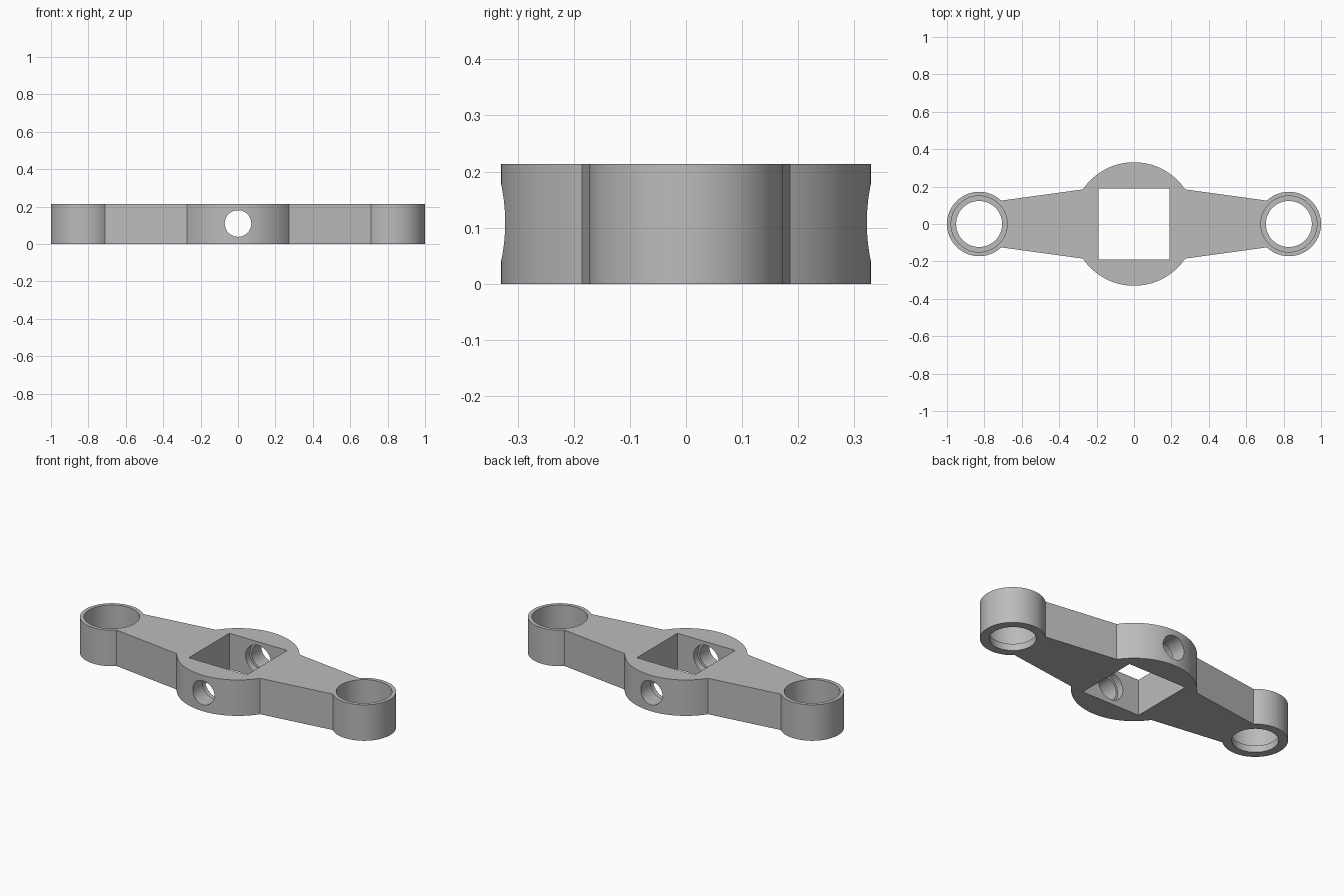
import bpy, bmesh, math

if "Cube" in bpy.data.objects:
    bpy.data.objects.remove(bpy.data.objects["Cube"])

H = 0.213          # thickness
RING_X = 0.828     # centre of each end ring

grey = bpy.data.materials.new("plain_grey")
grey.diffuse_color = (0.5, 0.5, 0.5, 1)
grey.use_nodes = True
grey.node_tree.nodes["Principled BSDF"].inputs["Base Color"].default_value = grey.diffuse_color


def arc(cx, r, a0, a1, n):
    """Points on a circle centred on the x axis, angles in degrees."""
    return [(cx + r * math.cos(math.radians(a0 + (a1 - a0) * i / n)),
             r * math.sin(math.radians(a0 + (a1 - a0) * i / n))) for i in range(n + 1)]


# Outline: right ring, hub top, left ring, hub bottom; the gaps form tapered arms
outline = (arc(RING_X, 0.172, -133.4, 133.4, 72) + arc(0, 0.33, 34.1, 145.9, 60)
           + arc(-RING_X, 0.172, 46.6, 313.4, 72) + arc(0, 0.33, 214.1, 325.9, 60))
bm = bmesh.new()
base = bm.faces.new([bm.verts.new((x, y, 0)) for x, y in outline])
top = bmesh.ops.extrude_face_region(bm, geom=[base])
bmesh.ops.translate(bm, vec=(0, 0, H),
                    verts=[v for v in top["geom"] if isinstance(v, bmesh.types.BMVert)])
bmesh.ops.recalc_face_normals(bm, faces=bm.faces)
mesh = bpy.data.meshes.new("double_ring_bracket")
bm.to_mesh(mesh)
bm.free()
body = bpy.data.objects.new("double_ring_bracket", mesh)
bpy.context.collection.objects.link(body)
mesh.materials.append(grey)


def cut(cutter):
    """Subtract the cutter from the bracket and discard it."""
    cutter.hide_render = True
    cutter.data.materials.append(grey)
    bpy.ops.object.select_all(action='DESELECT')
    bpy.context.view_layer.objects.active = body
    body.select_set(True)
    mod = body.modifiers.new("cut", 'BOOLEAN')
    mod.operation = 'DIFFERENCE'
    mod.solver = 'EXACT'
    mod.object = cutter
    bpy.ops.object.modifier_apply(modifier=mod.name)
    bpy.data.objects.remove(cutter, do_unlink=True)


def cut_cylinder(r, depth, loc, rot=(0, 0, 0)):
    bpy.ops.mesh.primitive_cylinder_add(vertices=80, radius=r, depth=depth,
                                        location=loc, rotation=rot)
    cut(bpy.context.object)


# Square socket through the hub
bpy.ops.mesh.primitive_cube_add(size=1, location=(0, 0, H / 2))
bpy.context.object.scale = (0.38, 0.38, 1)
cut(bpy.context.object)

# Bearing seats with a retaining lip at the bottom
for side in (-1, 1):
    cut_cylinder(0.123, 1, (side * RING_X, 0, 0))
    cut_cylinder(0.15, 1, (side * RING_X, 0, 0.54))

# Cross bolt hole with recesses on the socket side
across = (math.pi / 2, 0, 0)
cut_cylinder(0.071, 1, (0, 0, 0.109), across)
cut_cylinder(0.083, 0.46, (0, 0, 0.109), across)

bpy.ops.object.select_all(action='DESELECT')
body.select_set(True)
bpy.context.view_layer.objects.active = body
bpy.ops.object.shade_smooth_by_angle(angle=math.radians(25))
